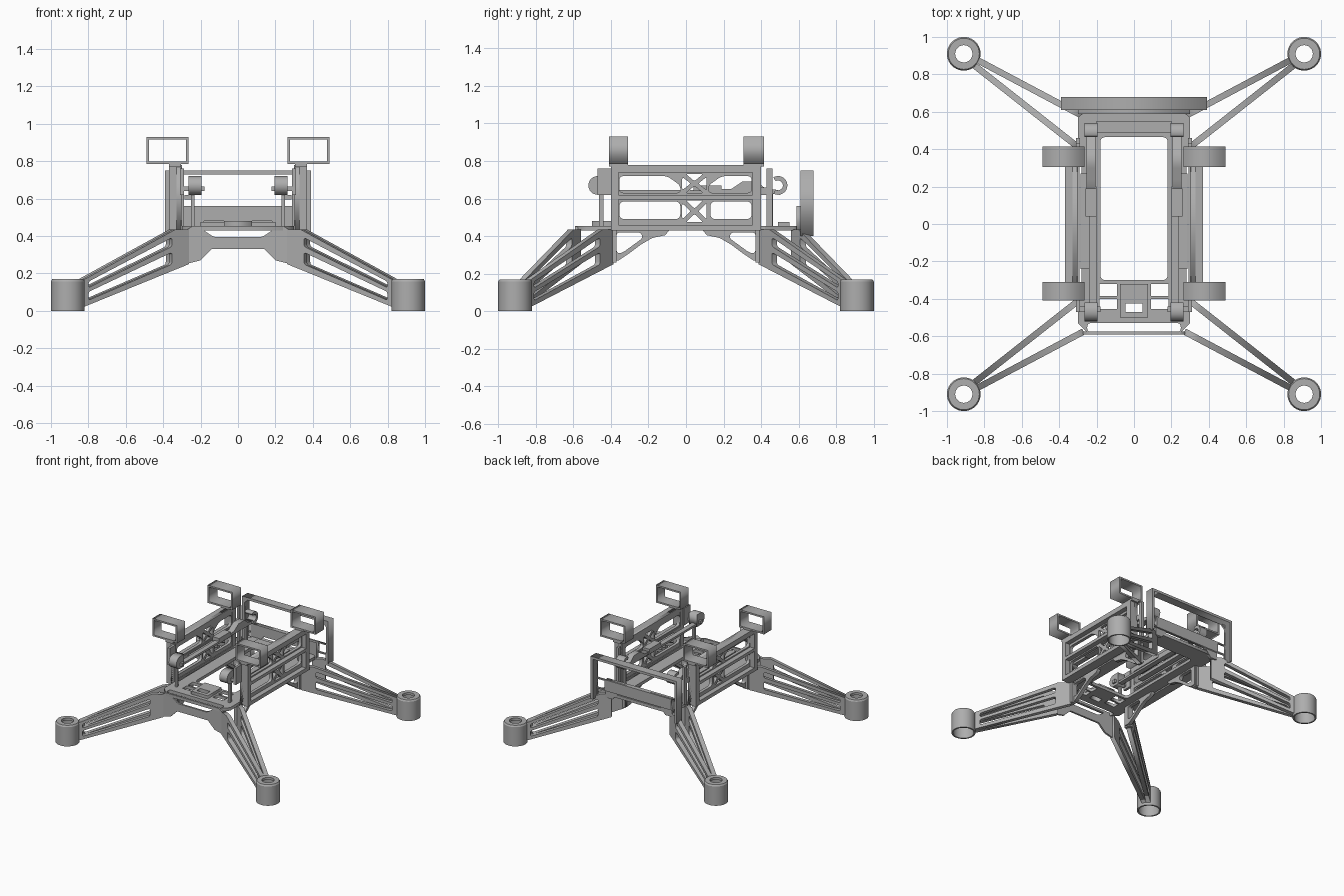
import bpy, bmesh, math
from mathutils import Matrix, Vector

if "Cube" in bpy.data.objects:
    bpy.data.objects.remove(bpy.data.objects["Cube"], do_unlink=True)

grey = bpy.data.materials.new("matte grey")
grey.use_nodes = True
grey.diffuse_color = (0.42, 0.42, 0.42, 1)
grey.node_tree.nodes["Principled BSDF"].inputs["Base Color"].default_value = (0.42, 0.42, 0.42, 1)


def add(name, mesh):
    ob = bpy.data.objects.new(name, mesh)
    mesh.materials.clear()
    mesh.materials.append(grey)
    bpy.context.collection.objects.link(ob)
    return ob


def box(name, x, y, z):
    """Block spanning the three (low, high) ranges."""
    bm = bmesh.new()
    bmesh.ops.create_cube(bm, size=1)
    for v in bm.verts:
        v.co = [(r[0] + r[1]) / 2 + c * (r[1] - r[0]) for r, c in zip((x, y, z), v.co)]
    me = bpy.data.meshes.new(name)
    bm.to_mesh(me)
    bm.free()
    return add(name, me)


def rounded(pts, r):
    """Round every corner of a polygon."""
    out = []
    for i, p in enumerate(pts):
        p = Vector(p)
        a, b = Vector(pts[i - 1]) - p, Vector(pts[(i + 1) % len(pts)]) - p
        a = a.normalized() * min(r, a.length * 0.45)
        b = b.normalized() * min(r, b.length * 0.45)
        for k in range(5):
            t = k / 4
            out.append(p + a * (1 - t) ** 2 + b * t ** 2)
    return out


def rect(u0, u1, v0, v1):
    return [(u0, v0), (u1, v0), (u1, v1), (u0, v1)]


def plate(name, outline, holes, thick, origin, u, v):
    """Filled outline with holes, centred in thickness on the plane origin + u, v."""
    cu = bpy.data.curves.new(name, "CURVE")
    cu.dimensions, cu.fill_mode, cu.extrude = "2D", "BOTH", thick / 2
    for loop in [outline] + holes:
        sp = cu.splines.new("POLY")
        sp.points.add(len(loop) - 1)
        for pt, co in zip(sp.points, loop):
            pt.co = (co[0], co[1], 0, 1)
        sp.use_cyclic_u = True
    tmp = bpy.data.objects.new(name, cu)
    me = bpy.data.meshes.new_from_object(tmp)
    bpy.data.objects.remove(tmp)
    u, v = Vector(u), Vector(v)
    m = Matrix((u, v, u.cross(v))).transposed().to_4x4()
    m.translation = Vector(origin)
    me.transform(m)
    return add(name, me)


def side_plate(name, outline, holes, x0, x1):
    return plate(name, outline, holes, x1 - x0, ((x0 + x1) / 2, 0, 0), (0, 1, 0), (0, 0, 1))


def front_plate(name, outline, holes, y0, y1):
    return plate(name, outline, holes, y1 - y0, (0, (y0 + y1) / 2, 0), (1, 0, 0), (0, 0, 1))


def span(s, a, b):
    return (min(s * a, s * b), max(s * a, s * b))


def foot(name, x, y):
    """Hollow cup, open below, with a bored top."""
    prof = [(.09, 0), (.09, .158), (.083, .17), (.046, .17), (.046, .15), (.078, .15), (.078, 0)]
    bm = bmesh.new()
    vs = [bm.verts.new((r, 0, z)) for r, z in prof]
    es = [bm.edges.new((vs[i - 1], vs[i])) for i in range(len(vs))]
    bmesh.ops.spin(bm, geom=vs + es, cent=(0, 0, 0), axis=(0, 0, 1), angle=math.tau, steps=40)
    bmesh.ops.remove_doubles(bm, verts=bm.verts, dist=0.0005)
    bmesh.ops.recalc_face_normals(bm, faces=bm.faces)
    bmesh.ops.translate(bm, verts=bm.verts, vec=(x, y, 0))
    me = bpy.data.meshes.new(name)
    bm.to_mesh(me)
    bm.free()
    ob = add(name, me)
    bpy.ops.object.select_all(action="DESELECT")
    ob.select_set(True)
    bpy.context.view_layer.objects.active = ob
    bpy.ops.object.shade_smooth_by_angle(angle=math.radians(30))


def strut(name, start, end):
    """Slotted upright plate that rises from a foot to the body."""
    d = Vector(end) - Vector(start)
    n = d.length

    def at(t, f):
        low, high = .02 + .23 * t, min(.165 + .31 * t, .435)
        return (t * n, low + f * (high - low))
    outline = [at(0, 0), at(0, 1), at(.87, 1), at(1, 1), at(1, 0)]
    slots = [rounded([at(.05, a), at(.05, b), at(.84, b), at(.84, a)], .015)
             for a, b in ((.17, .47), (.62, .84))]
    plate(name, outline, slots, .034, (*start, 0), (d.x / n, d.y / n, 0), (0, 0, 1))


# Feet and legs
for sx, side in ((1, "left"), (-1, "right")):
    for sy, end in ((-1, "front"), (1, "back")):
        tag = f"{end}_{side}"
        foot(f"foot_{tag}", sx * .91, sy * .91)
        strut(f"outer_strut_{tag}", (sx * .835, sy * .875), (sx * .27, sy * .575))
        strut(f"inner_strut_{tag}", (sx * .85, sy * .845), (sx * .285, sy * .4))
        box(f"strut_mount_{tag}", span(sx, .26, .3), span(sy, .37, .42), (.26, .45))

# Lower deck
deck = [(-.24, -.59), (.24, -.59), (.3, -.53), (.3, .57), (.25, .61), (-.25, .61), (-.3, .57), (-.3, -.53)]
deck_holes = [rounded(rect(-.18, .18, -.3, .465), .03), rounded(rect(-.25, .25, -.578, -.53), .02),
              rect(-.045, .045, -.47, -.425)]
for s in (1, -1):
    deck_holes += [rect(*span(s, .09, .185), -.385, -.32), rect(*span(s, .09, .185), -.455, -.4),
                   rect(*span(s, .28, .292), -.36, .36)]
plate("lower_deck", deck, deck_holes, .025, (0, 0, .4425), (1, 0, 0), (0, 1, 0))
plate("connector_tray", rect(-.075, .075, -.5, -.32), [rect(-.045, .045, -.47, -.425)],
      .03, (0, 0, .465), (1, 0, 0), (0, 1, 0))
box("rear_step", (-.2, .2), (.49, .55), (.455, .475))

# Front apron
front_plate("front_apron", [(-.28, .25), (-.2, .27), (-.14, .33), (.14, .33), (.2, .27), (.28, .25),
                            (.28, .43), (.24, .455), (-.24, .455), (-.28, .43)],
            [rounded([(-.19, .435), (-.13, .395), (.13, .395), (.19, .435)], .015)], -.59, -.575)

# Rear panel and its frame
front_plate("rear_frame", [(-.39, .4), (-.365, .4), (-.365, .47), (.365, .47), (.365, .4), (.39, .4),
                           (.39, .75), (-.39, .75)],
            [[(-.37, .56), (.37, .56), (.37, .7), (.34, .73), (-.34, .73), (-.37, .7)],
             rect(-.37, -.3, .48, .55), rect(.3, .37, .48, .55)], .61, .625)
front_plate("rear_rim", [(-.39, .4), (-.37, .4), (-.37, .73), (.37, .73), (.37, .4), (.39, .4),
                         (.39, .75), (-.39, .75)], [], .62, .68)
front_plate("rear_panel", [(-.3, .41), (-.24, .41), (-.18, .48), (.18, .48), (.24, .41), (.3, .41),
                           (.3, .56), (-.3, .56)], [], .588, .612)

# Truss openings of the side frames: long windows either side of a cross brace
mid = .045
windows = [rounded(rect(-.355, -.03, .49, .585), .03), rounded(rect(.13, .35, .49, .585), .03),
           rounded([(-.355, .63), (-.03, .63), (-.03, .67), (-.1, .72), (-.355, .72)], .025),
           rounded([(.35, .63), (.12, .63), (.12, .67), (.19, .72), (.35, .72)], .025)]
for low, high in ((.475, .59), (.63, .73)):
    c = (low + high) / 2
    windows += [rounded([(mid - .045, z), (mid + .045, z), (mid, c + (z - c) * .25)], .01) for z in (low, high)]
    windows += [rounded([(mid + s * .065, low + .015), (mid + s * .065, high - .015), (mid + s * .02, c)], .01)
                for s in (-1, 1)]

for s, side in ((1, "left"), (-1, "right")):
    # Side frame with rails and posts
    side_plate(f"side_truss_{side}", rect(-.4, .4, .435, .78), windows, *span(s, .305, .33))
    wide = span(s, .3, .37)
    box(f"top_rail_{side}", wide, (-.4, .4), (.74, .78))
    box(f"middle_rail_{side}", wide, (-.4, .4), (.595, .62))
    box(f"bottom_rail_{side}", wide, (-.4, .4), (.43, .46))
    for y0, y1, end in ((-.4, -.36, "front"), (.355, .4, "back")):
        box(f"post_{end}_{side}", wide, (y0, y1), (.43, .78))
    box(f"front_cheek_{side}", span(s, .29, .31), (-.47, -.39), (.62, .76))
    box(f"back_cheek_{side}", span(s, .29, .31), (.43, .46), (.45, .76))
    box(f"back_cheek_tie_{side}", span(s, .29, .31), (.39, .46), (.62, .66))

    # Open rectangular sleeves on top of the frame
    for y0, y1, end in ((-.41, -.31, "front"), (.305, .415, "back")):
        front_plate(f"sleeve_{end}_{side}", rect(*span(s, .265, .49), .785, .93),
                    [rect(*span(s, .278, .477), .798, .917)], y0, y1)
        box(f"sleeve_foot_{end}_{side}", span(s, .305, .37), (y0, y1), (.77, .79))

    # Inner arms ending in a rounded clip and an open hook
    clip_x = span(s, .195, .265)
    disc = [(-.47 + .05 * math.cos(a), .67 + .05 * math.sin(a))
            for a in (math.radians(90 + 15 * k) for k in range(13))]
    side_plate(f"front_clip_{side}", disc + [(-.42, .62), (-.42, .72)], [], *clip_x)
    arc = [math.radians(-120 + 15 * k) for k in range(17)]
    hook = [(.49 + .05 * math.cos(a), .67 + .05 * math.sin(a)) for a in arc]
    hook += [(.49 + .026 * math.cos(a), .67 + .026 * math.sin(a)) for a in reversed(arc)]
    side_plate(f"back_hook_{side}", hook, [], *clip_x)
    side_plate(f"hook_arm_{side}", [(.1, .63), (.46, .625), (.5, .62), (.49, .645), (.42, .655),
                                    (.38, .69), (.3, .69), (.24, .65), (.1, .65)], [], *span(s, .205, .255))
    box(f"lower_arm_{side}", span(s, .2, .24), (-.43, .2), (.628, .645))
    box(f"arm_slider_{side}", span(s, .2, .26), (.04, .19), (.64, .67))
    box(f"outer_arm_{side}", span(s, .24, .285), (-.24, .27), (.595, .62))
    box(f"pivot_pin_{side}", span(s, .18, .3), (-.47, -.44), (.64, .665))
    for y in (-.45, .45):
        box(f"arm_post_{'front' if y < 0 else 'back'}_{side}", span(s, .232, .25), (y - .012, y + .012), (.44, .64))

    # Curved braces under the deck
    for f, end in ((1, "front"), (-1, "back")):
        brace = [(-.41, .27), (-.36, .27), (-.3, .31), (-.24, .355), (-.18, .39), (-.11, .405),
                 (-.075, .45), (-.41, .45)]
        gap = rounded([(-.37, .31), (-.34, .31), (-.23, .39), (-.24, .42), (-.37, .42)], .02)
        side_plate(f"under_brace_{end}_{side}", [(f * y, z) for y, z in brace],
                   [[(f * p[0], p[1]) for p in gap]], *span(s, .25, .28))
